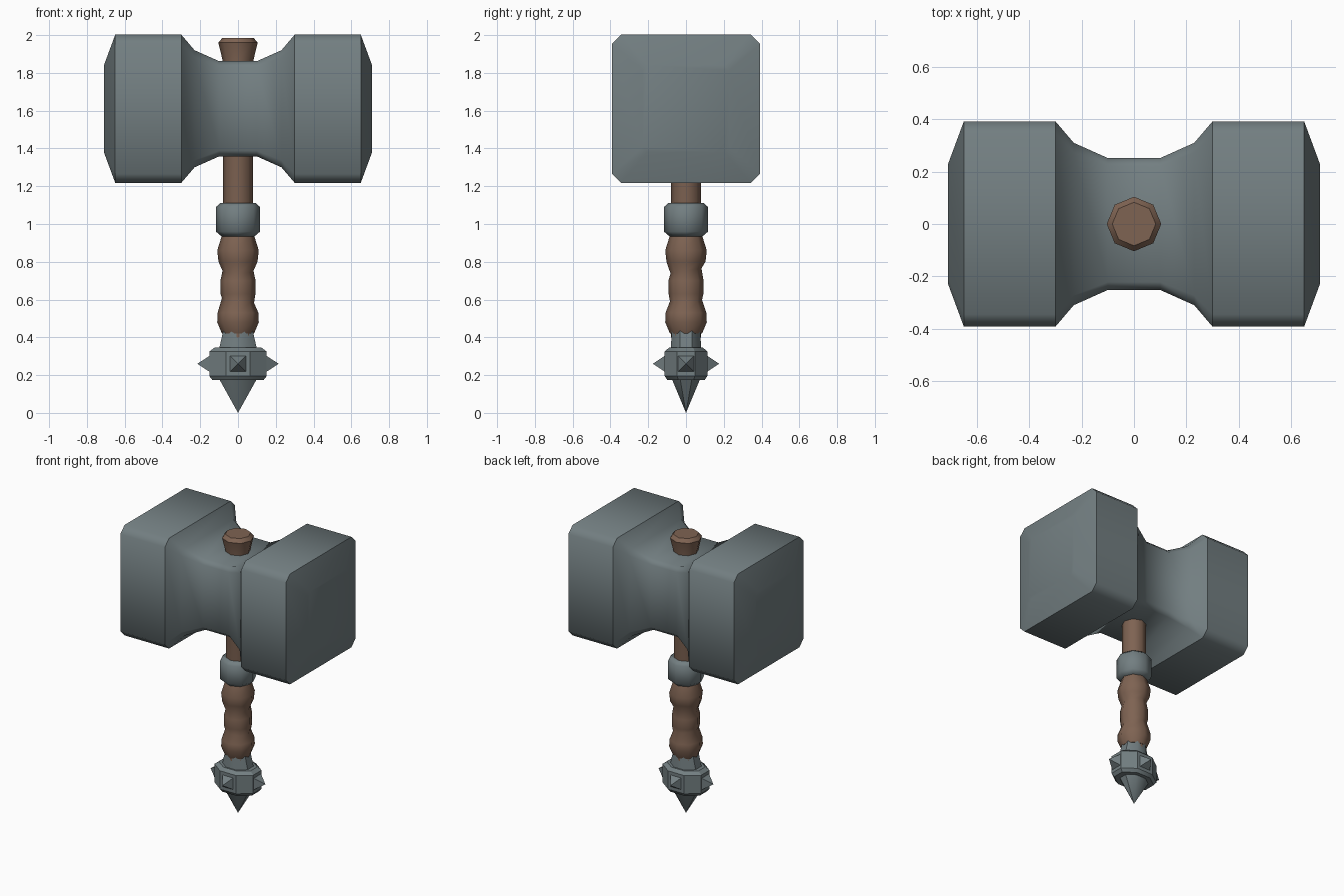
import bpy, bmesh, math
from mathutils import Vector

if "Cube" in bpy.data.objects:
    bpy.data.objects.remove(bpy.data.objects["Cube"])


def material(name, rgb):
    m = bpy.data.materials.new(name)
    m.diffuse_color = (*rgb, 1)
    m.use_nodes = True
    m.node_tree.nodes["Principled BSDF"].inputs["Base Color"].default_value = m.diffuse_color
    return m


STEEL = material("dark steel", (0.17, 0.21, 0.22))
WOOD = material("brown wood", (0.21, 0.125, 0.085))


def skin(name, rings, mat, angle=47):
    """Join equal-length point rings into a closed solid."""
    bm = bmesh.new()
    vs = [[bm.verts.new(p) for p in r] for r in rings]
    n = len(vs[0])
    for a, b in zip(vs, vs[1:]):
        for i in range(n):
            j = (i + 1) % n
            bm.faces.new((a[i], a[j], b[j], b[i]))
    bm.faces.new(vs[0])
    bm.faces.new(vs[-1])
    bmesh.ops.remove_doubles(bm, verts=bm.verts, dist=1e-5)
    bmesh.ops.recalc_face_normals(bm, faces=bm.faces)
    me = bpy.data.meshes.new(name)
    bm.to_mesh(me)
    bm.free()
    ob = bpy.data.objects.new(name, me)
    bpy.context.collection.objects.link(ob)
    me.materials.append(mat)
    bpy.ops.object.select_all(action='DESELECT')
    ob.select_set(True)
    bpy.context.view_layer.objects.active = ob
    bpy.ops.object.shade_smooth_by_angle(angle=math.radians(angle))
    return ob


def octagon(z, rx, ry, flats=False, tilt=(0, 0)):
    """Octagon ring; flats=True puts faces (not corners) on the axes."""
    k = 1 / math.cos(math.pi / 8) if flats else 1
    pts = []
    for i in range(8):
        a = math.tau * (i + (0.5 if flats else 0)) / 8
        x, y = rx * k * math.cos(a), ry * k * math.sin(a)
        pts.append((x, y, z + tilt[0] * x + tilt[1] * y))
    return pts


def turned(name, profile, mat):
    return skin(name, [octagon(z, r, r) for z, r in profile], mat)


# hammer head: chamfered square sections along x
def section(x, h):
    c = h * 0.88
    outline = [(c, h), (-c, h), (-h, c), (-h, -c), (-c, -h), (c, -h), (h, -c), (h, c)]
    return [(x, y, 1.61 + z) for y, z in outline]


half = [(0.10, 0.252), (0.23, 0.31), (0.30, 0.392), (0.65, 0.392), (0.71, 0.23)]
skin("hammer_head", [section(-x, h) for x, h in reversed(half)]
     + [section(x, h) for x, h in half], STEEL)

# wooden shaft with flared top
turned("shaft", [(0.40, 0.08), (1.86, 0.08), (1.96, 0.104), (1.985, 0.083)], WOOD)

# steel collar
turned("collar", [(0.935, 0.088), (0.96, 0.117), (1.09, 0.117), (1.112, 0.092)], STEEL)

# wrapped grip: three bulges with slanted creases
grip = [(0.42, 0.085, 0, 0), (0.48, 0.110, 0, 0), (0.53, 0.108, 0, 0),
        (0.595, 0.085, -0.15, 0.05), (0.63, 0.092, 0, 0), (0.70, 0.093, 0, 0),
        (0.752, 0.082, 0, 0.17), (0.80, 0.103, 0, 0), (0.86, 0.110, 0, 0),
        (0.94, 0.085, 0, 0)]
skin("grip", [octagon(z, r, r, tilt=(tx, ty)) for z, r, tx, ty in grip], WOOD)

# pommel: neck, band and bottom spike, flatter in y
skin("pommel_neck", [octagon(0.33, 0.102, 0.080, True),
                     octagon(0.435, 0.078, 0.076, True)], STEEL)
skin("pommel_band", [octagon(0.173, 0.135, 0.098, True), octagon(0.195, 0.152, 0.113, True),
                     octagon(0.325, 0.152, 0.113, True), octagon(0.345, 0.125, 0.09, True)],
     STEEL, 30)
skin("pommel_spike", [octagon(0, 0, 0, True), octagon(0.18, 0.10, 0.075, True)], STEEL)

# four pyramid studs around the band
for name, d, base, tip in (("right", (1, 0, 0), 0.145, 0.215), ("left", (-1, 0, 0), 0.145, 0.215),
                           ("front", (0, -1, 0), 0.106, 0.175), ("back", (0, 1, 0), 0.106, 0.175)):
    d = Vector(d)
    up = Vector((0, 0, 1))
    side = d.cross(up)
    mid = up * 0.26
    ring = [mid + d * base + side * s * 0.046 + up * t * 0.046
            for s, t in ((1, 1), (-1, 1), (-1, -1), (1, -1))]
    skin("stud_" + name, [ring, [mid + d * tip] * 4], STEEL, 20)
